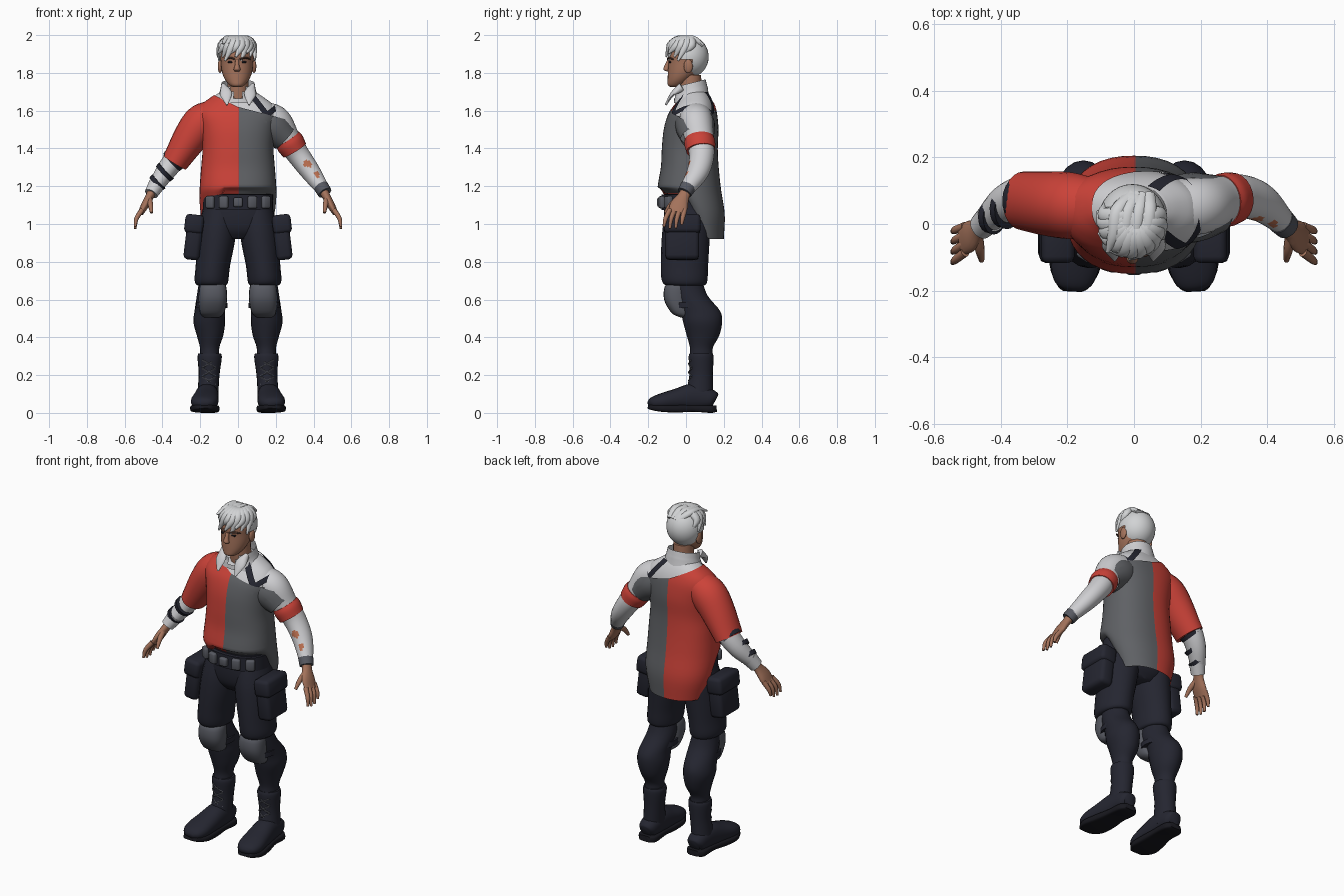
import bpy, bmesh, math
from mathutils import Vector, Matrix

default_cube = bpy.data.objects.get("Cube")
if default_cube:
    bpy.data.objects.remove(default_cube, do_unlink=True)


def material(name, r, g, b):
    mat = bpy.data.materials.new(name)
    mat.use_nodes = True
    mat.diffuse_color = (r, g, b, 1)
    shader = mat.node_tree.nodes["Principled BSDF"]
    shader.inputs["Base Color"].default_value = (r, g, b, 1)
    shader.inputs["Roughness"].default_value = 0.8
    return mat


RED = material("red cloth", .6, .055, .04)
GREY = material("grey cloth", .115, .12, .13)
WHITE = material("white cloth", .62, .62, .64)
NAVY = material("navy cloth", .018, .019, .03)
SKIN = material("skin", .37, .17, .105)
HAIR = material("silver hair", .64, .65, .66)
SLATE = material("slate padding", .095, .1, .12)
BLACK = material("black rubber", .009, .009, .013)
RUST = material("rust stain", .5, .16, .08)
BROWN = material("brow brown", .1, .05, .035)


def finish(bm, name, mats, rule=None, cuts=(), keep=None):
    """Cut, trim and paint the mesh, then make it an object."""
    for co, normal in cuts:
        bmesh.ops.bisect_plane(bm, geom=bm.verts[:] + bm.edges[:] + bm.faces[:],
                               plane_co=co, plane_no=normal)
    if keep:
        lost = [f for f in bm.faces if not keep(f.calc_center_median())]
        bmesh.ops.delete(bm, geom=lost, context='FACES')
    bmesh.ops.recalc_face_normals(bm, faces=bm.faces[:])
    for f in bm.faces:
        f.smooth = True
        if rule:
            f.material_index = rule(f.calc_center_median())
    for e in bm.edges:
        e.smooth = e.calc_face_angle(0) < 0.9
    mesh = bpy.data.meshes.new(name)
    bm.to_mesh(mesh)
    bm.free()
    for mat in mats:
        mesh.materials.append(mat)
    obj = bpy.data.objects.new(name, mesh)
    bpy.context.collection.objects.link(obj)
    return obj


def spline(points, steps):
    """Catmull-Rom through rows of x, y, z, radius, width radius."""
    rows = [Vector(p) for p in points]
    rows = [rows[0] * 2 - rows[1]] + rows + [rows[-1] * 2 - rows[-2]]
    out = []
    for a, b, c, d in zip(rows, rows[1:], rows[2:], rows[3:]):
        for i in range(steps):
            t = i / steps
            out.append((b * 2 + (c - a) * t + (a * 2 - b * 5 + c * 4 - d) * t * t
                        + (b * 3 - a - c * 3 + d) * t ** 3) / 2)
    return out + [rows[-2]]


def loft(name, points, mats, side=1, flat=False, ref=(0, 1, 0), power=2, sides=20,
         steps=4, caps=True, grow=0, warp=None, **extra):
    """Skin elliptical rings along a path; the last radius lies along ref."""
    bm = bmesh.new()
    rows = spline([(p[0] * side,) + tuple(p[1:]) for p in points], steps)
    rings = []
    for i, row in enumerate(rows):
        centre = Vector(row[:3])
        ahead, behind = rows[min(i + 1, len(rows) - 1)], rows[max(i - 1, 0)]
        tangent = Vector((0, 0, 1)) if flat else (Vector(ahead[:3]) - Vector(behind[:3])).normalized()
        u = Vector(ref)
        u = (u - tangent * u.dot(tangent)).normalized()
        v = tangent.cross(u)
        ring = []
        for k in range(sides):
            a = math.tau * k / sides
            ca, sa = math.cos(a), math.sin(a)
            co = centre + u * math.copysign(abs(ca) ** (2 / power), ca) * (max(row[4], .001) + grow)
            co += v * math.copysign(abs(sa) ** (2 / power), sa) * (max(row[3], .001) + grow)
            ring.append(bm.verts.new(warp(co) if warp else co))
        rings.append(ring)
    for low, high in zip(rings, rings[1:]):
        for k in range(sides):
            n = (k + 1) % sides
            bm.faces.new((low[k], low[n], high[n], high[k]))
    if caps:
        bm.faces.new(rings[0])
        bm.faces.new(rings[-1])
    return finish(bm, name, mats, **extra)


def ball(name, centre, size, mat, **extra):
    bm = bmesh.new()
    bmesh.ops.create_uvsphere(bm, u_segments=32, v_segments=24, radius=1,
                              matrix=Matrix.Translation(centre) @ Matrix.Diagonal((*size, 1)))
    return finish(bm, name, [mat], **extra)


def box(name, centre, size, mat, tilt=0, turn=0, bevel=.015):
    bm = bmesh.new()
    place = Matrix.Translation(centre) @ Matrix.Rotation(turn, 4, 'Z') @ Matrix.Rotation(tilt, 4, 'Y')
    bmesh.ops.create_cube(bm, size=1, matrix=place @ Matrix.Diagonal((*size, 1)))
    bmesh.ops.bevel(bm, geom=bm.edges[:], offset=bevel, segments=2, affect='EDGES', profile=.5)
    return finish(bm, name, [mat])


# Sweater and undershirt share one torso profile
torso = [(0, .045, .92, .17, .155), (0, .04, 1.05, .2, .165), (0, .018, 1.18, .203, .168),
         (0, .02, 1.3, .195, .153), (0, .02, 1.4, .188, .148), (0, .027, 1.5, .198, .145),
         (0, .035, 1.58, .215, .13), (0, .045, 1.63, .195, .108), (0, .05, 1.67, .145, .085),
         (0, .045, 1.7, .1, .07)]
neck_cuts = [((0, 0, 1.62), (.5, 0, 1)), ((0, 0, 1.62), (.26, 0, 1))]


def below_neckline(c):
    return c.z < 1.62 + max(-.5 * c.x, -.26 * c.x)


def drop_hem(co):
    """Short hem at the front, long tail at the back."""
    if co.z < 1.2:
        t = min(max((co.y + .04) / .17, 0), 1)
        k = .14 + .86 * t * t * (3 - 2 * t)
        if co.x < -.1:
            k = min(1, k + .25)
        co.z = 1.2 - (1.2 - co.z) * k
    return co


loft("sweater", torso, [RED, GREY], flat=True, power=2.3, sides=40, caps=False, warp=drop_hem,
     cuts=neck_cuts + [((.005, 0, 0), (1, 0, 0))], keep=below_neckline,
     rule=lambda c: int(c.x > .005))
loft("undershirt", torso[4:], [WHITE], flat=True, power=2.3, sides=40, grow=-.008)

# Harness straps over the bare shoulder
for name, normal, offset in (("chest_strap", Vector((1, 0, .78)), 1.385),
                             ("shoulder_strap", Vector((-.8, 0, 1)), 1.455)):
    loft(name, torso[4:], [NAVY], flat=True, power=2.3, sides=40, grow=.003, caps=False,
         cuts=neck_cuts + [(normal * (offset + d) / normal.length_squared, normal)
                           for d in (-.018, .018)],
         keep=lambda c, n=normal, o=offset: abs(c.dot(n) - o) < .018 and c.x > .03
         and not below_neckline(c))

# Sleeves
loft("red_sleeve", [(-.13, .05, 1.575, .085, .09), (-.19, .055, 1.535, .1, .1),
                    (-.25, .06, 1.46, .092, .098), (-.335, .07, 1.325, .07, .088)], [RED], sides=24)
loft("grey_sleeve", [(.11, .04, 1.55, .09, .1), (.18, .05, 1.515, .1, .105),
                     (.25, .06, 1.455, .075, .088)], [GREY], sides=24, caps=False,
     cuts=neck_cuts, keep=below_neckline)
arm = [(.13, .05, 1.575, .075, .085), (.2, .055, 1.54, .083, .085), (.262, .07, 1.45, .068, .075),
       (.32, .083, 1.365, .06, .066), (.385, .062, 1.275, .052, .058), (.452, .002, 1.18, .036, .038)]
stains = [Vector((.42, -.01, 1.27)), Vector((.37, .01, 1.32))]
loft("left_shirt_sleeve", arm, [WHITE, RUST], sides=32, steps=10,
     rule=lambda c: int(any((c - s).length < .022 for s in stains)))
loft("right_shirt_sleeve", arm[2:], [WHITE], side=-1)
loft("arm_band", [(.262, .07, 1.45, .071, .078), (.277, .073, 1.427, .076, .082),
                  (.3, .078, 1.39, .07, .077)], [RED], sides=24)
for i, t in enumerate((.12, .45, .75)):
    a, b = Vector(arm[3]).lerp(Vector(arm[5]), t), Vector(arm[3]).lerp(Vector(arm[5]), t + .13)
    b.y += .012
    b.z += .008
    loft("forearm_wrap_%d" % i, [a, b], [NAVY], side=-1, grow=.009)
loft("left_cuff", [(.44, .012, 1.198, .037, .04), (.46, -.008, 1.165, .035, .036)], [SLATE], grow=.003)
loft("right_cuff", [(.43, .02, 1.21, .044, .046), (.46, -.008, 1.16, .036, .04)], [WHITE], side=-1)

# Belt and hips
loft("hips", [(0, .015, 1.16, .175, .125), (0, .012, 1.05, .188, .128), (0, .01, .97, .17, .115),
              (0, .01, .92, .09, .08)], [NAVY], flat=True, power=2.3, sides=32)
loft("belt", [(0, .005, 1.075, .186, .136), (0, .005, 1.155, .186, .136)], [NAVY], flat=True,
     power=2.3, sides=32)
for i, x in enumerate((-.145, -.075, 0, .075, .145)):
    y = .005 - .138 * math.sqrt(1 - (x / .2) ** 2)
    box("belt_pouch_%d" % i, (x, y, 1.115), (.05, .04, .065 if x else .05), SLATE, turn=x * 4, bevel=.01)

for side, word in ((1, "left_"), (-1, "right_")):
    def limb(name, points, mat, **extra):
        return loft(word + name, points, [mat], side=side, **extra)

    # Trousers, knees and calves
    limb("trouser_leg", [(.095, .02, 1.12, .08, .11), (.107, .005, 1, .098, .125),
                         (.118, -.003, .9, .1, .127), (.133, -.008, .78, .091, .125),
                         (.14, -.008, .71, .09, .122), (.14, -.005, .68, .082, .11),
                         (.14, 0, .672, .06, .08)], NAVY, flat=True)
    limb("lower_leg", [(.14, 0, .7, .066, .085), (.14, .025, .62, .078, .09),
                       (.15, .075, .54, .08, .105), (.152, .088, .48, .084, .103),
                       (.148, .09, .41, .07, .086), (.15, .082, .35, .052, .062),
                       (.15, .08, .31, .05, .06)], NAVY, flat=True)
    limb("knee_pad", [(.135, -.03, .69, .05, .05), (.133, -.047, .67, .07, .065),
                      (.133, -.05, .6, .075, .066), (.137, -.025, .53, .064, .052),
                      (.14, 0, .505, .04, .03)], SLATE, flat=True, power=2.5)
    limb("knee_strap", [(.14, .02, .585, .083, .096), (.14, .024, .555, .084, .1)], NAVY, flat=True)
    # Thigh pouches
    box(word + "thigh_pouch", (side * .235, -.02, .925), (.085, .18, .23), NAVY, tilt=-side * .12, bevel=.022)
    box(word + "pouch_flap", (side * .232, -.02, 1.0), (.1, .195, .1), NAVY, tilt=-side * .12, bevel=.02)
    # Boots
    limb("boot_shaft", [(.15, .08, .315, .06, .062), (.15, .08, .29, .064, .066),
                        (.153, .08, .2, .055, .062), (.16, .07, .1, .056, .072),
                        (.16, .07, .06, .055, .072)], NAVY, flat=True)
    limb("boot_foot", [(.16, .155, .065, .035, .035), (.16, .13, .075, .05, .052),
                       (.163, .04, .085, .07, .06), (.17, -.05, .073, .055, .068),
                       (.178, -.13, .06, .043, .072), (.182, -.18, .052, .03, .055),
                       (.184, -.2, .048, .012, .025)], NAVY, ref=(1, 0, 0), power=2.3)
    limb("boot_sole", [(.16, .162, .022, .016, .035), (.16, .13, .02, .02, .058),
                       (.163, .04, .024, .018, .06), (.17, -.05, .022, .02, .072),
                       (.178, -.13, .024, .018, .076), (.183, -.185, .03, .014, .05),
                       (.184, -.2, .034, .01, .03)], BLACK, ref=(1, 0, 0), power=5)
    for i in range(3):
        z = .15 + i * .045
        for lean in (-1, 1):
            limb("lace_%d_%d" % (i, lean), [(.154 - .034 * lean, .03, z, .004, .004),
                                            (.154, .014, z + .02, .004, .004),
                                            (.154 + .034 * lean, .03, z + .04, .004, .004)],
                 SLATE, sides=6, steps=2)
    # Hands
    limb("palm", [(.45, .004, 1.18, .026, .03), (.468, -.014, 1.145, .022, .032),
                  (.492, -.036, 1.1, .021, .048), (.515, -.048, 1.058, .015, .046)], SKIN)
    for i in range(4):
        y, short = -.085 + i * .026, (.01, 0, .003, .02)[i]
        limb("finger_%d" % i, [(.508, y, 1.075, .014, .014), (.537, y * 1.15 - .01, 1.03, .012, .012),
                               (.545, y * 1.2 - .015, .975 + short, .007, .007)], SKIN, sides=10)
    limb("thumb", [(.47, -.035, 1.135, .016, .018), (.463, -.08, 1.1, .014, .014),
                   (.458, -.11, 1.06, .008, .008)], SKIN, sides=10)
    # Face sides and collar points
    ball(word + "ear", (side * .09 - .005, .012, 1.835), (.012, .024, .036), SKIN)
    ball(word + "eye", (side * .034 - .005, -.083, 1.857), (.016, .008, .006), BLACK)
    limb("brow", [(.014 - .005 * side, -.096, 1.873, .005, .006), (.04, -.09, 1.88, .005, .006),
                  (.065, -.068, 1.872, .003, .004)], BROWN, sides=8)
    limb("collar_point", [(.075, -.02, 1.725, .014, .025), (.064, -.07, 1.69, .032, .012),
                          (.058, -.108, 1.63, .005, .005)], WHITE, sides=12)

# Head, neck and collar
loft("head", [(-.005, -.058, 1.725, .02, .022), (-.005, -.053, 1.735, .04, .043),
              (-.005, -.034, 1.765, .064, .063), (-.005, -.012, 1.805, .08, .084),
              (-.005, 0, 1.855, .086, .094), (-.005, .005, 1.9, .088, .1),
              (-.005, .01, 1.95, .076, .086), (-.005, .01, 1.982, .035, .04)], [SKIN], flat=True, sides=28)
loft("neck", [(0, .04, 1.64, .07, .07), (0, .025, 1.71, .058, .06), (0, .02, 1.79, .056, .06)],
     [SKIN], flat=True)
loft("nose", [(-.005, -.09, 1.87, .009, .008), (-.005, -.1, 1.84, .012, .013),
              (-.005, -.105, 1.818, .018, .015), (-.005, -.095, 1.808, .012, .008)], [SKIN], flat=True, sides=12)
ball("mouth", (-.005, -.083, 1.778), (.026, .012, .005), BROWN)


def raise_back(co):
    if co.z > 1.69:
        co.z += co.y * .25
    return co


loft("collar", [(0, .035, 1.64, .125, .1), (0, .028, 1.69, .098, .088), (0, .022, 1.74, .088, .082)],
     [WHITE], flat=True, sides=28, caps=False, warp=raise_back,
     keep=lambda c: not (c.y < -.035 and abs(c.x) < .03 and c.z > 1.66))

# Hair: cap and swept locks
ball("hair_cap", (-.005, .013, 1.885), (.102, .107, .111), HAIR,
     keep=lambda c: c.z > 1.925 or (c.y > -.035 and c.z > 1.87) or (c.y > .03 and c.z > 1.775))
for i in range(13):
    angle = -1.75 + i * .29
    reach, drop = .104 + .012 * (i % 2), .02 * (i % 3)
    dx, dy = math.sin(angle), -math.cos(angle)
    twist = Vector((math.sin(angle - .35), -math.cos(angle - .35)))
    loft("hair_lock_%d" % i, [(.012, .02, 1.972, .016, .02), (dx * .05, .015 + dy * .055, 1.979, .019, .026),
                              (dx * .088 - .005, .012 + dy * .098, 1.945, .018, .023),
                              (twist.x * reach * .92 - .005, .01 + twist.y * reach, 1.905 - drop, .004, .006)],
         [HAIR], ref=(-dy, dx, 0), sides=10)
for i in range(4):
    x = -.05 + i * .032
    loft("crown_lock_%d" % i, [(x * .5 + .02, .09, 1.945, .012, .02), (x, .04, 1.981, .016, .022),
                               (x - .01, -.03, 1.978, .015, .02), (x - .03, -.085, 1.955, .004, .006)],
         [HAIR], ref=(1, 0, 0), sides=10)
